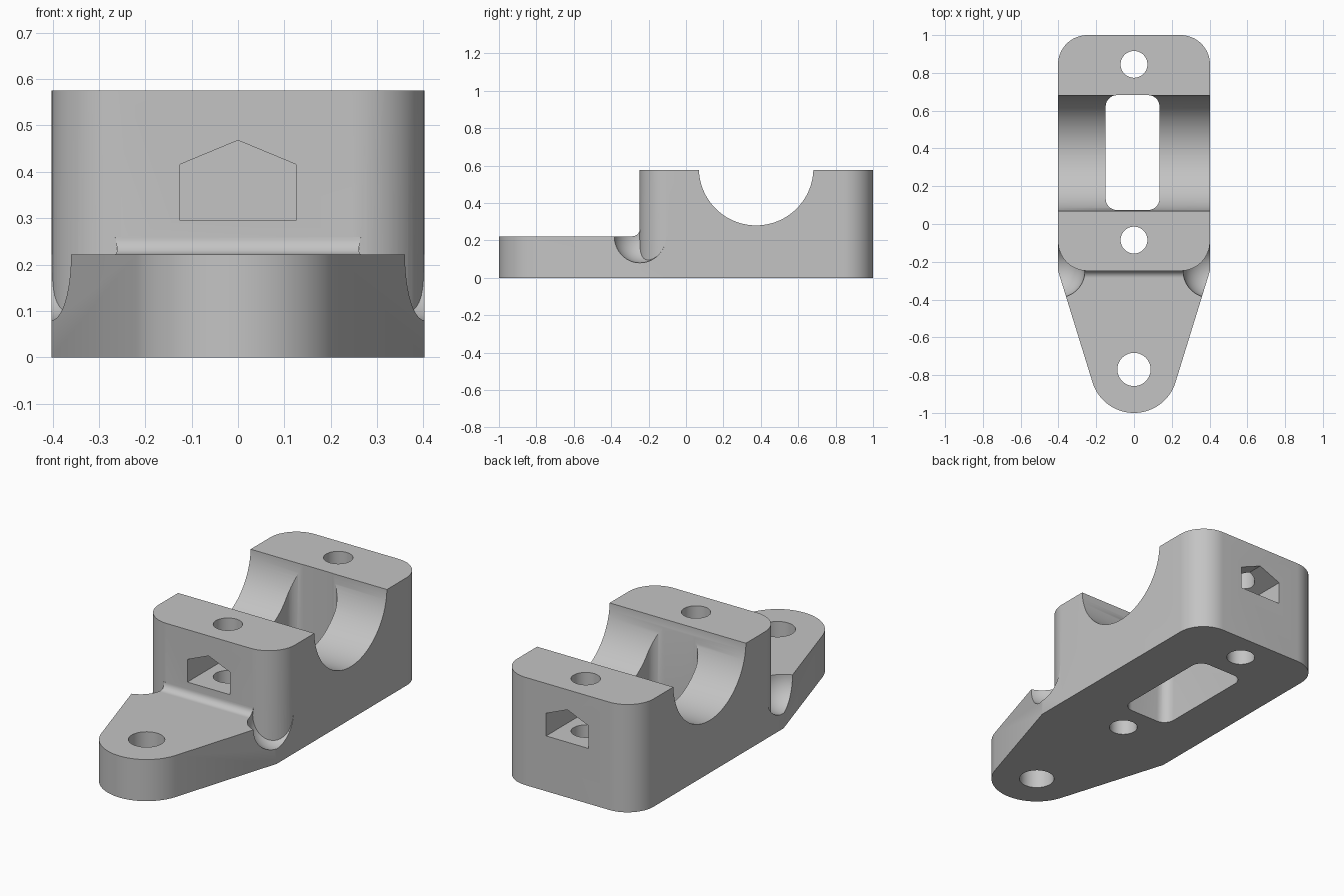
import bpy, bmesh, math
from mathutils import Vector

cube = bpy.data.objects.get("Cube")
if cube:
    bpy.data.objects.remove(cube, do_unlink=True)

grey = bpy.data.materials.new("plain grey")
grey.use_nodes = True
colour = (0.55, 0.55, 0.55, 1)
grey.diffuse_color = colour
grey.node_tree.nodes["Principled BSDF"].inputs["Base Color"].default_value = colour


def arc(cx, cy, r, start, end, steps):
    """Points on an arc, angles in degrees."""
    angles = [math.radians(start + (end - start) * i / steps) for i in range(steps + 1)]
    return [(cx + r * math.cos(a), cy + r * math.sin(a)) for a in angles]


def rounded_rect(x0, x1, y0, y1, r, steps=16):
    corners = [(x1 - r, y1 - r), (x0 + r, y1 - r), (x0 + r, y0 + r), (x1 - r, y0 + r)]
    return [p for i, (cx, cy) in enumerate(corners)
            for p in arc(cx, cy, r, 90 * i, 90 * i + 90, steps)]


def finish(name, bm):
    bmesh.ops.recalc_face_normals(bm, faces=bm.faces)
    mesh = bpy.data.meshes.new(name)
    bm.to_mesh(mesh)
    bm.free()
    mesh.materials.append(grey)
    ob = bpy.data.objects.new(name, mesh)
    bpy.context.collection.objects.link(ob)
    return ob


def prism(name, points, lo, hi, axis="z"):
    """Extrude a 2D profile from lo to hi along an axis."""
    place = {"x": lambda p, h: (h, p[0], p[1]),
             "y": lambda p, h: (p[0], h, p[1]),
             "z": lambda p, h: (p[0], p[1], h)}[axis]
    bm = bmesh.new()
    face = bm.faces.new([bm.verts.new(place(p, lo)) for p in points])
    top = bmesh.ops.extrude_face_region(bm, geom=[face])["geom"]
    move = Vector(place((0, 0), hi - lo))
    bmesh.ops.translate(bm, vec=move, verts=[v for v in top if isinstance(v, bmesh.types.BMVert)])
    return finish(name, bm)


def combine(target, tool, operation):
    """Apply an exact boolean and discard the tool."""
    tool.hide_render = True
    mod = target.modifiers.new("shape", "BOOLEAN")
    mod.operation, mod.solver, mod.object = operation, "EXACT", tool
    bpy.context.view_layer.objects.active = target
    bpy.ops.object.modifier_apply(modifier=mod.name)
    bpy.data.objects.remove(tool, do_unlink=True)


def cylinder_cut(target, cx, cy, r):
    combine(target, prism("hole_cutter", arc(cx, cy, r, 0, 354, 59), -0.1, 1), "DIFFERENCE")


half, front, back, height = 0.402, -0.248, 1.0, 0.575
lug_top, lug_y, lug_r = 0.222, -0.77, 0.23

# Tapered mounting lug with a round nose
tilt = 17
nose = arc(0, lug_y, lug_r, 180 + tilt, 360 - tilt, 48)
lug = prism("bracket", nose + [(half, front), (half, 0.05), (-half, 0.05), (-half, front)],
            0, lug_top)

# Fillet where the lug meets the upright block
f = 0.037
fillet = arc(front - f, lug_top + f, f, -90, 0, 10)
fillet += [(front + 0.05, lug_top + f), (front + 0.05, lug_top - 0.05), (front - f, lug_top - 0.05)]
combine(lug, prism("fillet", fillet, -0.3, 0.3, "x"), "UNION")

# Round scoops at both shoulders
for side in (-1, 1):
    bm = bmesh.new()
    bmesh.ops.create_uvsphere(bm, u_segments=64, v_segments=32, radius=0.142)
    bmesh.ops.translate(bm, vec=(side * half, front, lug_top), verts=bm.verts)
    combine(lug, finish("scoop_cutter", bm), "DIFFERENCE")

# Upright block with rounded corners
block = prism("block", rounded_rect(-half, half, front, back, 0.155), 0, height)
# Rear corners stay rounded, shoulders are filled by the lug
combine(lug, block, "UNION")
bracket = lug

# Half-round saddle and the slot through its floor
saddle = arc(0.375, 0.586, 0.306, 0, 357, 119)
combine(bracket, prism("saddle_cutter", saddle, -1, 1, "x"), "DIFFERENCE")
slot = rounded_rect(-0.15, 0.135, 0.074, 0.682, 0.06, 10)
combine(bracket, prism("slot_cutter", slot, -0.1, 1), "DIFFERENCE")

# Nut pockets with peaked roofs, front and back
pocket = [(-0.125, 0.295), (0.125, 0.295), (0.125, 0.416), (0, 0.468), (-0.125, 0.416)]
depth = 0.28
for y0, y1 in ((front - 0.1, front + depth), (back - depth, back + 0.1)):
    combine(bracket, prism("pocket_cutter", pocket, y0, y1, "y"), "DIFFERENCE")

# Bolt holes
for y, r in ((0.845, 0.071), (-0.085, 0.071), (lug_y, 0.088)):
    cylinder_cut(bracket, 0, y, r)

bpy.ops.object.select_all(action="DESELECT")
bracket.select_set(True)
bpy.context.view_layer.objects.active = bracket
bpy.ops.object.shade_smooth_by_angle(angle=math.radians(30))
